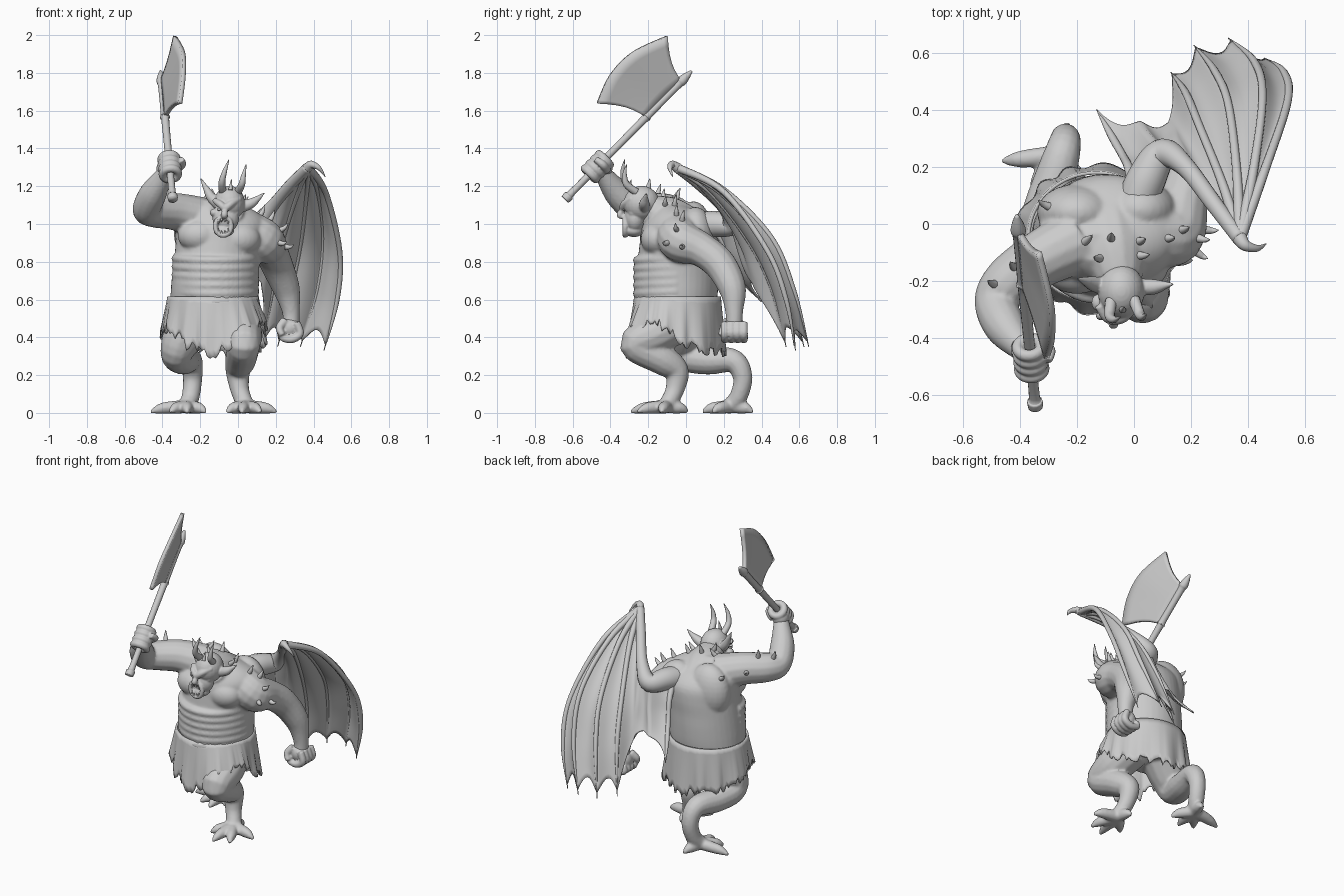
import bpy, bmesh, math, random
from mathutils import Vector
from mathutils.bvhtree import BVHTree

random.seed(4)
if "Cube" in bpy.data.objects:
    bpy.data.objects.remove(bpy.data.objects["Cube"])
clay = bpy.data.materials.new("clay_grey")
clay.use_nodes = True
clay.diffuse_color = (.6, .6, .6, 1)
clay.node_tree.nodes["Principled BSDF"].inputs["Base Color"].default_value = clay.diffuse_color

def turn(n):
    return [math.tau * k / n for k in range(n)]

def spline(points, count):
    """Sample a smooth curve through points of any dimension."""
    pts = [Vector(p) for p in [points[0], *points, points[-1]]]
    spans, out = len(pts) - 3, []
    for i in range(count + 1):
        k = min(int(i / count * spans), spans - 1)
        t = i / count * spans - k
        a, b, c, d = pts[k:k + 4]
        out.append(b + (c - a) * (t / 2) + (a * 2 - b * 5 + c * 4 - d) * (t * t / 2) + (b * 3 - a - c * 3 + d) * (t ** 3 / 2))
    return out

def loft(bm, rings, closed=True):
    """Skin a list of rings; closed rings get end caps."""
    rows = [[bm.verts.new(p) for p in ring] for ring in rings]
    n = len(rows[0])
    for low, high in zip(rows, rows[1:]):
        for i in range(n if closed else n - 1):
            bm.faces.new((low[i], low[(i + 1) % n], high[(i + 1) % n], high[i]))
    if closed:
        bm.faces.new(rows[0][::-1])
        bm.faces.new(rows[-1])

def tube(bm, points, count=36, sides=14):
    """Round limb through (x, y, z, radius) points."""
    path = spline(points, count)
    centres, side, rings = [p.to_3d() for p in path], None, []
    for i, c in enumerate(centres):
        along = (centres[min(i + 1, count)] - centres[max(i - 1, 0)]).normalized()
        side = along.orthogonal() if side is None else side - along * side.dot(along)
        side.normalize()
        up, r = along.cross(side), max(path[i][3], .002)
        rings.append([c + (side * math.cos(a) + up * math.sin(a)) * r for a in turn(sides)])
    loft(bm, rings)

def finish(name, bm):
    bmesh.ops.recalc_face_normals(bm, faces=bm.faces)
    mesh = bpy.data.meshes.new(name)
    bm.to_mesh(mesh)
    bm.free()
    mesh.materials.append(clay)
    mesh.shade_smooth()
    obj = bpy.data.objects.new(name, mesh)
    bpy.context.collection.objects.link(obj)
    return obj

def build(name, tubes=(), balls=(), rings=(), voxel=0):
    """One object from tubes, ellipsoids and a loft, fused if voxel is given."""
    bm = bmesh.new()
    for points in tubes:
        tube(bm, points)
    for centre, radii in balls:
        for v in bmesh.ops.create_uvsphere(bm, u_segments=24, v_segments=16, radius=1)["verts"]:
            v.co = Vector(centre) + v.co * 1 * Vector((0, 0, 0)).length + Vector([a * b for a, b in zip(v.co, radii)])
    if rings:
        loft(bm, rings)
    obj = finish(name, bm)
    if voxel:
        fuse = obj.modifiers.new("fuse", 'REMESH')
        fuse.mode, fuse.voxel_size, fuse.use_smooth_shade = 'VOXEL', voxel, True
        obj.modifiers.new("relax", 'SMOOTH').iterations = 4
    return obj

def sheet(name, rows, thick):
    bm = bmesh.new()
    loft(bm, rows, closed=False)
    bmesh.ops.remove_doubles(bm, verts=bm.verts, dist=.0001)
    solid = finish(name, bm).modifiers.new("thickness", 'SOLIDIFY')
    solid.thickness, solid.offset = thick, 0

# Body: barrel torso, belly rolls, arms, bent legs and splayed toes fused together
profile = [(.42, -.12, .0, .16, .13), (.53, -.13, -.03, .22, .18), (.62, -.125, -.05, .232, .217), (.72, -.12, -.05, .23, .222),
           (.81, -.112, -.042, .228, .214), (.9, -.1, -.035, .23, .21), (.98, -.09, -.035, .245, .2), (1.04, -.1, -.045, .23, .16),
           (1.09, -.12, -.07, .17, .1), (1.125, -.13, -.08, .08, .05)]
torso = [[(cx + rx * math.cos(a), cy + ry * math.sin(a), z) for a in turn(40)] for z, cx, cy, rx, ry in spline(profile, 30)]
limbs = [
    [(-.09, .0, .97, .125), (-.07, -.1, 1.03, .12), (-.05, -.2, 1.08, .08)],
    [(-.2, -.06, 1.03, .115), (-.33, -.125, 1.065, .1), (-.44, -.205, 1.07, .09), (-.482, -.275, 1.08, .077),
     (-.45, -.36, 1.16, .073), (-.39, -.435, 1.26, .048), (-.37, -.46, 1.29, .045)],
    [(.06, -.04, .96, .11), (.135, -.03, .91, .115), (.17, .08, .865, .092), (.205, .18, .785, .086),
     (.255, .245, .66, .073), (.28, .255, .54, .048), (.28, .255, .46, .045)],
    [(-.2, .0, .52, .13), (-.29, -.03, .4, .113), (-.325, -.02, .31, .085), (-.29, .11, .28, .078),
     (-.25, .25, .275, .063), (-.24, .3, .19, .052), (-.25, .28, .09, .048), (-.27, .24, .04, .046)],
    [(-.02, -.02, .5, .12), (.02, -.16, .42, .11), (.03, -.265, .36, .088), (.015, -.13, .285, .083),
     (.0, -.05, .22, .066), (.01, -.06, .12, .05), (.04, -.1, .04, .046)]]
for k in range(6):
    arc = [math.radians(185 + step * 14.5) for step in range(13)]
    limbs.append([(-.12 + .213 * math.cos(a), -.045 + .214 * math.sin(a), .6 + k * .044 + .012 * math.sin(a), .022) for a in arc])
feet = {(.04, -.1): ((.205, -.13), (.12, -.26), (.02, -.295), (-.06, -.2), (.03, .01)),
        (-.27, .24): ((-.465, .22), (-.36, .12), (-.27, .085), (-.17, .14), (-.23, .355))}
for (cx, cy), tips in feet.items():
    limbs += [[(cx, cy, .034, .036), (cx + (x - cx) * .65, cy + (y - cy) * .65, .025, .03), (x, y, .004, .008)] for x, y in tips]
muscles = [((-.2, -.15, .94), (.12, .095, .09)), ((.0, -.15, .92), (.12, .09, .09)),
           ((-.2, .04, .95), (.14, .1, .17)), ((.02, .05, .93), (.13, .1, .16))]
body = build("body", limbs, muscles, torso, voxel=.009)

# Spikes rooted on the skin of shoulders and upper back
skin = BVHTree.FromObject(body, bpy.context.evaluated_depsgraph_get())
rays = [((x, y, 3), (0, 0, -1)) for x, y in ((-.17, -.06), (-.08, -.05), (.02, -.06), (.12, -.05), (.17, -.02),
                                             (-.12, -.12), (.02, -.11), (-.42, -.15), (-.49, -.21))]
rays += [((2, y, z), (-1, 0, 0)) for y, z in ((-.1, .9), (-.02, .88), (-.05, .97))]
rays += [((x, 2, z), (0, -1, 0)) for x, z in ((-.3, 1.06), (-.4, 1.08))]
spikes = []
for start, heading in rays:
    spot, normal, _, _ = skin.ray_cast(Vector(start), Vector(heading))
    if spot:
        lean = normal + Vector((0, .1, .3))
        spikes.append([(*(spot - normal * .012), .016), (*(spot + normal * .022), .011), (*(spot + lean * .045), .002)])
build("body_spikes", spikes)

# Head with heavy brow, nose, open lips and pointed ears
lips = [(-.078 + .042 * math.cos(a), -.322, .988 + .048 * math.sin(a), .014) for a in turn(12) + [0]]
brow = [(-.125, -.285, 1.125, .014), (-.095, -.325, 1.105, .019), (-.068, -.335, 1.085, .018),
        (-.035, -.325, 1.108, .019), (.01, -.285, 1.135, .014)]
nose = [(-.068, -.325, 1.09, .012), (-.072, -.35, 1.05, .018), (-.073, -.325, 1.04, .015)]
ears = [[(.02, -.22, 1.09, .03), (.07, -.22, 1.11, .027), (.105, -.215, 1.135, .016), (.14, -.21, 1.165, .003)],
        [(-.1, -.22, 1.1, .03), (-.14, -.21, 1.14, .027), (-.17, -.2, 1.19, .016), (-.2, -.19, 1.245, .003)]]
skull = [((-.045, -.235, 1.11), (.082, .095, .092)), ((-.065, -.27, 1.03), (.07, .055, .075)),
         ((-.075, -.275, .965), (.054, .05, .034)), ((-.125, -.275, 1.06), (.024, .03, .022)),
         ((-.015, -.275, 1.06), (.024, .03, .022))]
build("head", [lips, brow, nose, *ears], skull, voxel=.005)
build("eyes", balls=[((x, -.325, 1.078), (.011, .011, .008)) for x in (-.1, -.052)])
fangs = [(x, z, way * size) for z, way in ((1.027, -1), (.95, 1))
         for x, size in ((-.103, .028), (-.087, .016), (-.068, .016), (-.052, .028))]
build("teeth", [[(x, -.33, z, .007), (x, -.333, z + drop, .002)] for x, z, drop in fangs])
build("horns", [
    [(-.08, -.27, 1.17, .021), (-.085, -.32, 1.22, .018), (-.07, -.335, 1.28, .012), (-.048, -.325, 1.34, .002)],
    [(.0, -.265, 1.17, .021), (.02, -.315, 1.21, .018), (.03, -.325, 1.26, .012), (.043, -.315, 1.315, .002)],
    [(-.04, -.3, 1.18, .012), (-.035, -.29, 1.235, .002)]])

# Ragged loincloth with pleats and a torn hem, pushed out over the raised thigh
hem = [.39, .33, .32, .32, .34, .38, .43, .46, .36, .3, .41, .5]
columns = []
for k, a in enumerate(turn(120)):
    i, f = k // 10, k / 10 % 1
    low = hem[i] + (hem[(i + 1) % 12] - hem[i]) * f + random.uniform(-.03, .03)
    bulge = .045 * max(0, math.cos(a + math.radians(58))) ** 4
    columns.append([])
    for t in (r / 8 for r in range(9)):
        fold = 1 + t * .04 * math.sin(a * 11 + 2 * math.sin(a * 3))
        columns[-1].append((-.132 + ((.236 + .036 * t) * fold + bulge * t) * math.cos(a),
                            -.045 + ((.224 + .022 * t) * fold + bulge * t) * math.sin(a), .615 + (low - .615) * t))
sheet("loincloth", columns + columns[:1], .012)

# Fists
butt, top = Vector((-.345, -.64, 1.13)), Vector((-.41, .03, 1.81))
axis = (top - butt).normalized()
side = axis.cross(Vector((1, 0, 0))).normalized()
out = side.cross(axis)
grip = butt.lerp(top, .255)
fingers = [[(*(grip + axis * (k - 1.5) * .036 + (side * math.cos(a) + out * math.sin(a)) * .042), .021)
            for a in turn(12) + [0]] for k in range(4)]
thumb = [(*(grip + Vector(p)), r) for p, r in (((.02, .05, -.02), .024), ((.065, .03, .01), .021), ((.06, -.01, .04), .016))]
build("right_fist", fingers + [thumb], [(grip + Vector((-.02, .03, -.01)), (.05, .05, .055))], voxel=.005)
curls = [[(.31, y, .48, .02), (.328, y, .42, .021), (.285, y, .39, .021), (.235, y, .4, .019), (.24, y, .435, .015)]
         for y in (.205, .239, .273, .307)]
build("left_fist", curls + [[(.25, .22, .49, .024), (.22, .2, .45, .021), (.235, .185, .41, .016)]],
      [((.275, .255, .45), (.055, .062, .06))], voxel=.006)

# Axe: shaft with knobs, and a broad curved blade
knobs = ((0, .026), (.03, .027), (.06, .019), (.3, .019), (.62, .021), (.64, .027), (.67, .021), (.88, .021), (.92, .027), (.96, .02), (1, .006))
build("axe_shaft", [[(*butt.lerp(top, t), r) for t, r in knobs]])
edge = spline([(-.305, -.47, 1.64), (-.287, -.4, 1.79), (-.29, -.28, 1.91), (-.333, -.1, 1.995)], 16)
sheet("axe_blade", [[butt.lerp(top, .64 + k * .0175).lerp(tip, s / 6) + axis * .025 * math.sin(math.pi * s / 6) * (1 - k / 8)
                     for s in range(7)] for k, tip in enumerate(edge)], .022)

# Single wing: arm, thumb claw, finger bones and scalloped membrane
wrist = (.37, -.05, 1.3)
build("wing_arm", [
    [(-.0, .04, .99, .07), (.04, .15, 1.0, .07), (.1, .245, 1.0, .055), (.18, .2, 1.09, .035), (.28, .07, 1.21, .03), (*wrist, .027)],
    [(*wrist, .027), (.39, -.075, 1.315, .02), (.43, -.085, 1.295, .012), (.462, -.07, 1.25, .002)]])
ribs = [
    [wrist, (.462, .2, 1.17), (.538, .43, .86), (.525, .53, .6), (.455, .58, .33)],
    [wrist, (.42, .2, 1.18), (.45, .45, .93), (.42, .57, .65), (.33, .65, .35)],
    [wrist, (.36, .18, 1.17), (.33, .42, .9), (.28, .54, .65), (.21, .625, .35)],
    [wrist, (.31, .14, 1.16), (.23, .34, .9), (.18, .46, .65), (.13, .53, .35)],
    [(.18, .2, 1.09), (.17, .26, .97), (.15, .3, .87), (.14, .33, .77), (.12, .355, .68)],
    [(.09, .25, 1.0), (.08, .27, .93), (.065, .3, .85), (.04, .33, .77), (.02, .36, .7)],
    [(-.0, .13, 1.0), (-.02, .2, .9), (-.04, .24, .8), (-.08, .31, .69), (-.13, .4, .59)]]
build("wing_fingers", [[(*p, r) for p, r in zip(rib, (.022, .016, .014, .013, .002))] for rib in ribs[:4] + ribs[6:]])
rows = []
for left, right in zip(ribs, ribs[1:]):
    for f in (s / 8 for s in range(8)):
        bow = math.sin(math.pi * f)
        path = [Vector(a).lerp(Vector(b), f) for a, b in zip(left, right)]
        path[-1] = path[-1].lerp(path[-2], .1 + .25 * bow)
        rows.append([p + Vector((0, -.025, 0)) * bow * math.sin(math.pi * k / 25) for k, p in enumerate(spline(path, 20))])
sheet("wing_membrane", rows + [spline(ribs[-1], 20)], .01)
